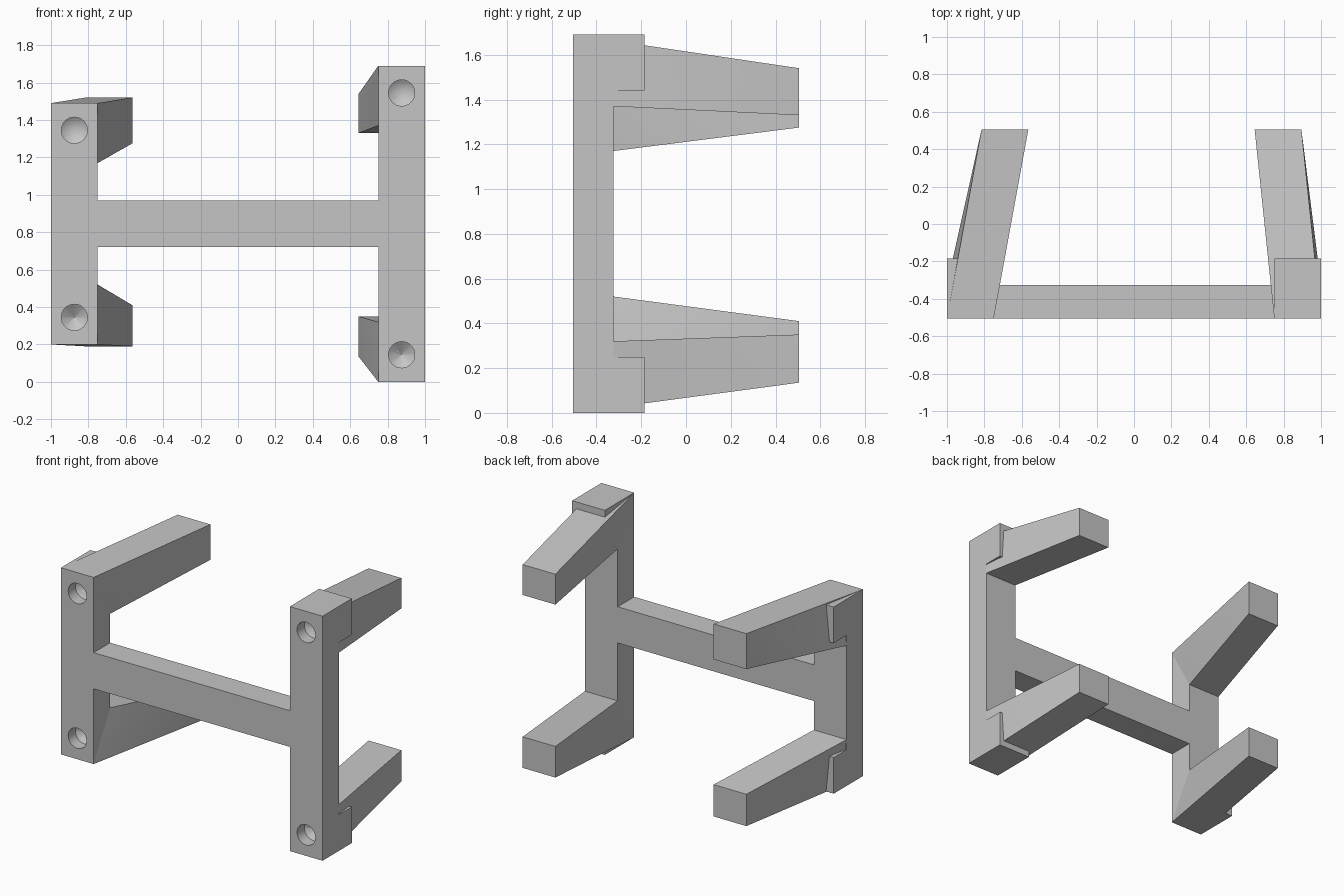
import bpy, bmesh, math
from mathutils import Matrix

if "Cube" in bpy.data.objects:
    bpy.data.objects.remove(bpy.data.objects["Cube"], do_unlink=True)

grey = bpy.data.materials.new("plain grey")
grey.use_nodes = True
COLOUR = (0.56, 0.56, 0.56, 1)
grey.diffuse_color = COLOUR
grey.node_tree.nodes["Principled BSDF"].inputs["Base Color"].default_value = COLOUR

FRONT, PLATE, BLOCK, BACK = -0.505, -0.325, -0.185, 0.505
WIDTH = 0.25       # width of posts, bar and arms
ROOT = 0.32        # height of an arm where it leaves the post


def finish(bm, name):
    bmesh.ops.recalc_face_normals(bm, faces=bm.faces)
    mesh = bpy.data.meshes.new(name)
    bm.to_mesh(mesh)
    bm.free()
    mesh.materials.append(grey)
    obj = bpy.data.objects.new(name, mesh)
    bpy.context.collection.objects.link(obj)
    return obj


def extrude_profile(name, profile, x0, x1):
    """Extrude a (y, z) outline along x."""
    bm = bmesh.new()
    face = bm.faces.new([bm.verts.new((x0, y, z)) for y, z in profile])
    new = bmesh.ops.extrude_face_region(bm, geom=[face])["geom"]
    verts = [v for v in new if isinstance(v, bmesh.types.BMVert)]
    bmesh.ops.translate(bm, verts=verts, vec=(x1 - x0, 0, 0))
    return finish(bm, name)


def make_arm(name, x_root, x_tip, z_edge, z_inner, tip_edge, tip_inner):
    """Tapered arm; its root slants through the thickness of the post."""
    bm = bmesh.new()
    for x, ya, yb, za, zb in ((x_root, FRONT, PLATE, z_edge, z_inner),
                              (x_tip, BACK, BACK, tip_edge, tip_inner)):
        for dx in (0, WIDTH):
            bm.verts.new((x + dx, ya, za))
            bm.verts.new((x + dx, yb, zb))
    bmesh.ops.convex_hull(bm, input=bm.verts)
    bmesh.ops.dissolve_limit(bm, angle_limit=0.002, verts=bm.verts, edges=bm.edges)
    return finish(bm, name)


def make_drill(x, z):
    """Round cutter with a pointed end, as a drill leaves."""
    radius, depth, point, lead = 0.07, 0.08, 0.05, 0.1
    bm = bmesh.new()
    ring = bmesh.ops.create_circle(bm, cap_ends=True, radius=radius, segments=32)["verts"]
    new = bmesh.ops.extrude_face_region(bm, geom=bm.faces[:])["geom"]
    verts = [v for v in new if isinstance(v, bmesh.types.BMVert)]
    bmesh.ops.translate(bm, verts=verts, vec=(0, 0, depth + lead))
    end = [f for f in new if isinstance(f, bmesh.types.BMFace)]
    tip = bmesh.ops.poke(bm, faces=end)["verts"]
    bmesh.ops.translate(bm, verts=tip, vec=(0, 0, point))
    bm.transform(Matrix.Translation((x, FRONT - lead, z)) @ Matrix.Rotation(-math.pi / 2, 4, "X"))
    return finish(bm, "drill_cutter")


def cut(obj, cutter):
    mod = obj.modifiers.new("hole", "BOOLEAN")
    mod.operation = "DIFFERENCE"
    mod.solver = "EXACT"
    mod.object = cutter
    bpy.ops.object.select_all(action="DESELECT")
    obj.select_set(True)
    bpy.context.view_layer.objects.active = obj
    bpy.ops.object.modifier_apply(modifier=mod.name)
    bpy.ops.object.shade_smooth_by_angle(angle=math.radians(20))


# side, post x, arm tip x, bottom z, top z, (edge, inner) tip heights of upper and lower arm
SIDES = (
    ("right", -1.0, -0.815, 0.20, 1.49, (1.52, 1.275), (0.19, 0.41)),
    ("left", 0.75, 0.645, 0.0, 1.69, (1.54, 1.33), (0.135, 0.35)),
)

for side, x, x_tip, low, high, upper_tip, lower_tip in SIDES:
    # Upright post with a thicker block at each end
    post = extrude_profile(side + "_post", [
        (FRONT, low), (BLOCK, low), (BLOCK, low + WIDTH), (PLATE, low + WIDTH),
        (PLATE, high - WIDTH), (BLOCK, high - WIDTH), (BLOCK, high), (FRONT, high)],
        x, x + WIDTH)

    # Arms reaching back, each with a drilled hole at its root
    for level, edge, sign, tip in (("upper", high, -1, upper_tip), ("lower", low, 1, lower_tip)):
        arm = make_arm(f"{side}_{level}_arm", x, x_tip, edge, edge + sign * ROOT, *tip)
        drill = make_drill(x + WIDTH / 2, edge + sign * 0.145)
        cut(post, drill)
        cut(arm, drill)
        bpy.data.objects.remove(drill, do_unlink=True)

# Crossbar joining the posts
extrude_profile("crossbar", [(FRONT, 0.72), (PLATE, 0.72), (PLATE, 0.97), (FRONT, 0.97)],
                -0.75, 0.75)
